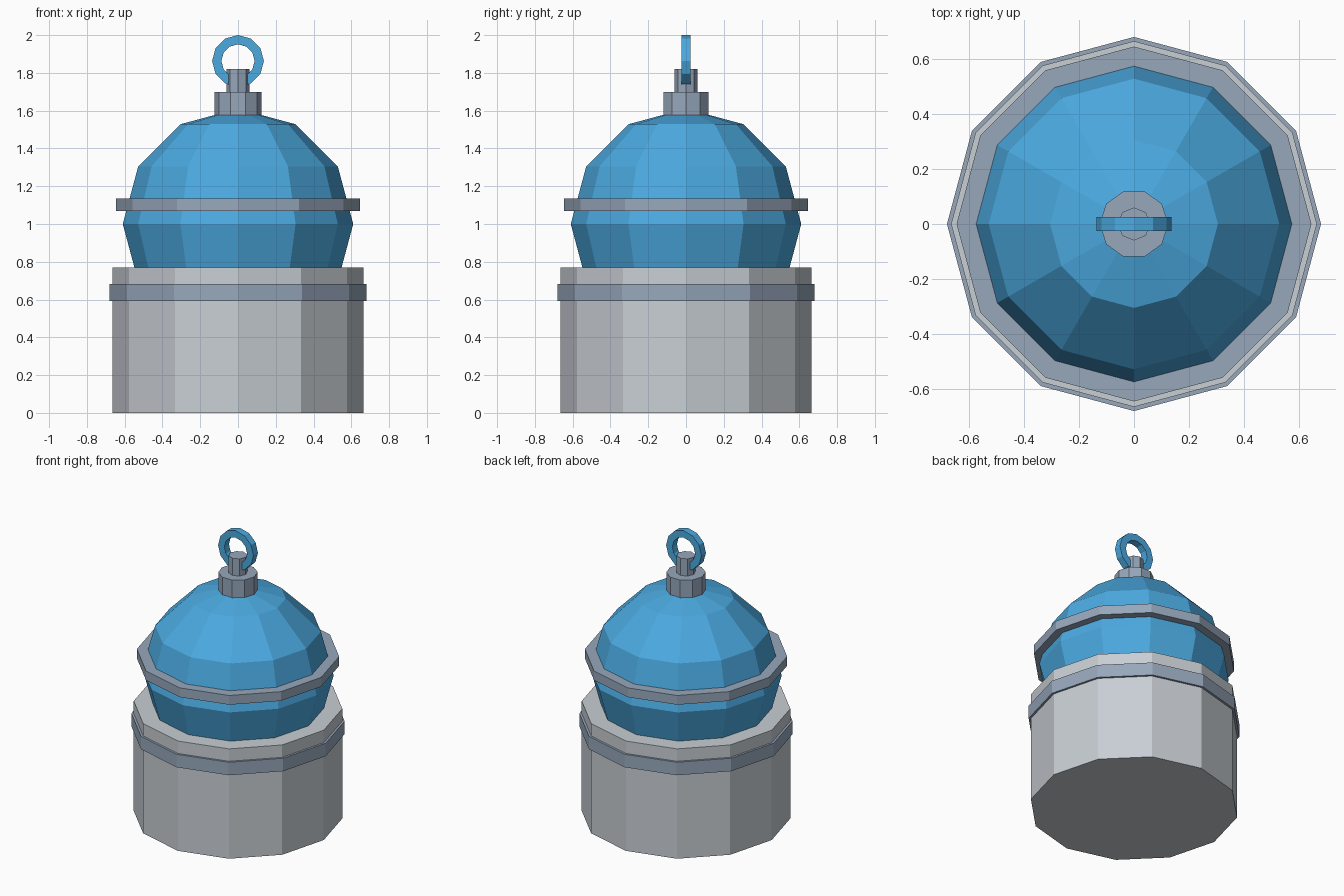
import bpy, bmesh, math
from mathutils import Matrix

if "Cube" in bpy.data.objects:
    bpy.data.objects.remove(bpy.data.objects["Cube"])


def material(name, rgb):
    m = bpy.data.materials.new(name)
    m.diffuse_color = (*rgb, 1)
    m.use_nodes = True
    m.node_tree.nodes["Principled BSDF"].inputs["Base Color"].default_value = m.diffuse_color
    return m


LIGHT = material("light grey", (0.58, 0.62, 0.66))
STEEL = material("blue grey", (0.31, 0.39, 0.50))
BLUE = material("bright blue", (0.07, 0.40, 0.75))


def finish(name, bm, mat):
    bmesh.ops.recalc_face_normals(bm, faces=bm.faces)
    mesh = bpy.data.meshes.new(name)
    bm.to_mesh(mesh)
    bm.free()
    mesh.materials.append(mat)
    ob = bpy.data.objects.new(name, mesh)
    bpy.context.collection.objects.link(ob)
    return ob


def prism(name, radius, z0, z1, sides, mat):
    """Upright prism with a corner on the +x axis."""
    bm = bmesh.new()
    ring = [bm.verts.new((radius * math.cos(a), radius * math.sin(a), z0))
            for a in (2 * math.pi * i / sides for i in range(sides))]
    face = bm.faces.new(ring)
    top = bmesh.ops.extrude_face_region(bm, geom=[face], use_keep_orig=True)
    verts = [v for v in top["geom"] if isinstance(v, bmesh.types.BMVert)]
    bmesh.ops.translate(bm, verts=verts, vec=(0, 0, z1 - z0))
    return finish(name, bm, mat)


# Base drum and the band around it
prism("base_drum", 0.665, 0, 0.77, 12, LIGHT)
prism("drum_band", 0.68, 0.592, 0.683, 12, STEEL)

# Faceted dome sitting in the drum
bm = bmesh.new()
bmesh.ops.create_uvsphere(bm, u_segments=12, v_segments=6, radius=0.61,
                          matrix=Matrix.Translation((0, 0, 1.0)))
finish("dome", bm, BLUE)

# Dome flange, top cap and stem
prism("dome_flange", 0.645, 1.07, 1.135, 12, STEEL)
prism("top_cap", 0.125, 1.575, 1.70, 10, STEEL)
prism("cap_stem", 0.06, 1.69, 1.82, 8, STEEL)

# Hanging ring: rectangular section swept round the y axis
bm = bmesh.new()
N, CZ = 12, 1.863
section = [(0.137, -0.025), (0.137, 0.025), (0.088, 0.025), (0.088, -0.025)]
loops = [[bm.verts.new((r * math.cos(a), y, CZ + r * math.sin(a))) for r, y in section]
         for a in (2 * math.pi * i / N for i in range(N))]
for i in range(N):
    p, q = loops[i], loops[(i + 1) % N]
    for j in range(4):
        k = (j + 1) % 4
        bm.faces.new((p[j], p[k], q[k], q[j]))
finish("hanging_ring", bm, BLUE)
